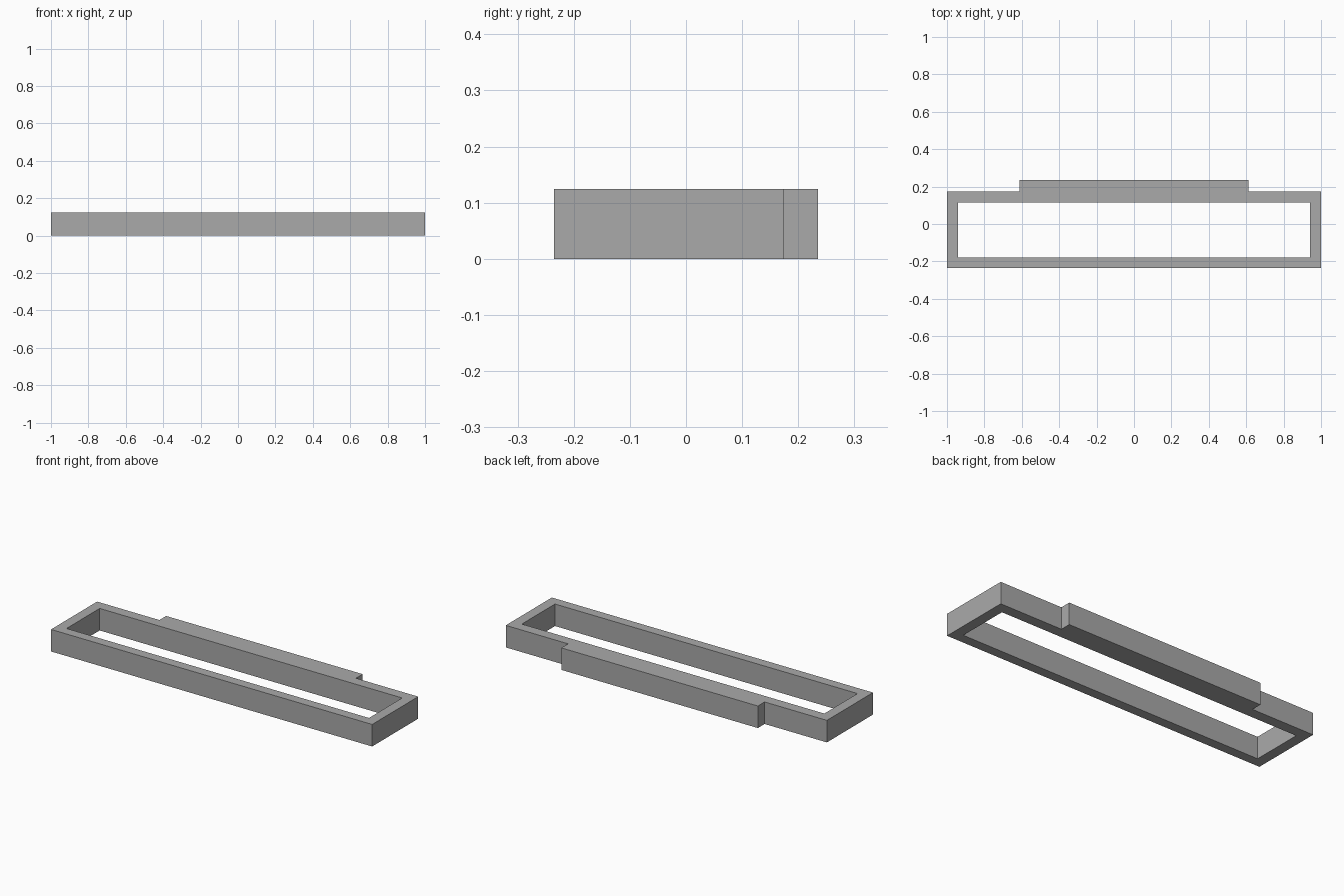
import bpy
import bmesh

cube = bpy.data.objects.get("Cube")
if cube:
    bpy.data.objects.remove(cube, do_unlink=True)

HEIGHT = 0.124
FRONT, BACK, LEDGE_BACK = -0.235, 0.175, 0.235
LEDGE_X = 0.612

# Plain grey material
grey = bpy.data.materials.new("plain grey")
grey.use_nodes = True
colour = (0.4, 0.4, 0.4, 1)
grey.diffuse_color = colour
grey.node_tree.nodes["Principled BSDF"].inputs["Base Color"].default_value = colour


def mirrored(half):
    """Complete a right-hand half outline across the centre line."""
    return half + [(-x, y) for x, y in reversed(half)]


# Outer outline with the rear ledge, and the rectangular opening
outer = mirrored([(1, FRONT), (1, BACK), (LEDGE_X, BACK), (LEDGE_X, LEDGE_BACK)])
opening = mirrored([(0.942, -0.18), (0.942, 0.115)])

# Fill between the outlines, then raise to full height
bm = bmesh.new()
edges = []
for outline in (outer, opening):
    verts = [bm.verts.new((x, y, 0)) for x, y in outline]
    edges += [bm.edges.new((v, verts[i - 1])) for i, v in enumerate(verts)]
bmesh.ops.triangle_fill(bm, edges=edges, use_beauty=True)
raised = bmesh.ops.extrude_face_region(bm, geom=bm.faces[:], use_keep_orig=True)
top = [g for g in raised["geom"] if isinstance(g, bmesh.types.BMVert)]
bmesh.ops.translate(bm, verts=top, vec=(0, 0, HEIGHT))
bmesh.ops.recalc_face_normals(bm, faces=bm.faces[:])

mesh = bpy.data.meshes.new("rectangular_frame")
bm.to_mesh(mesh)
bm.free()
mesh.materials.append(grey)
frame = bpy.data.objects.new("rectangular_frame", mesh)
bpy.context.collection.objects.link(frame)
